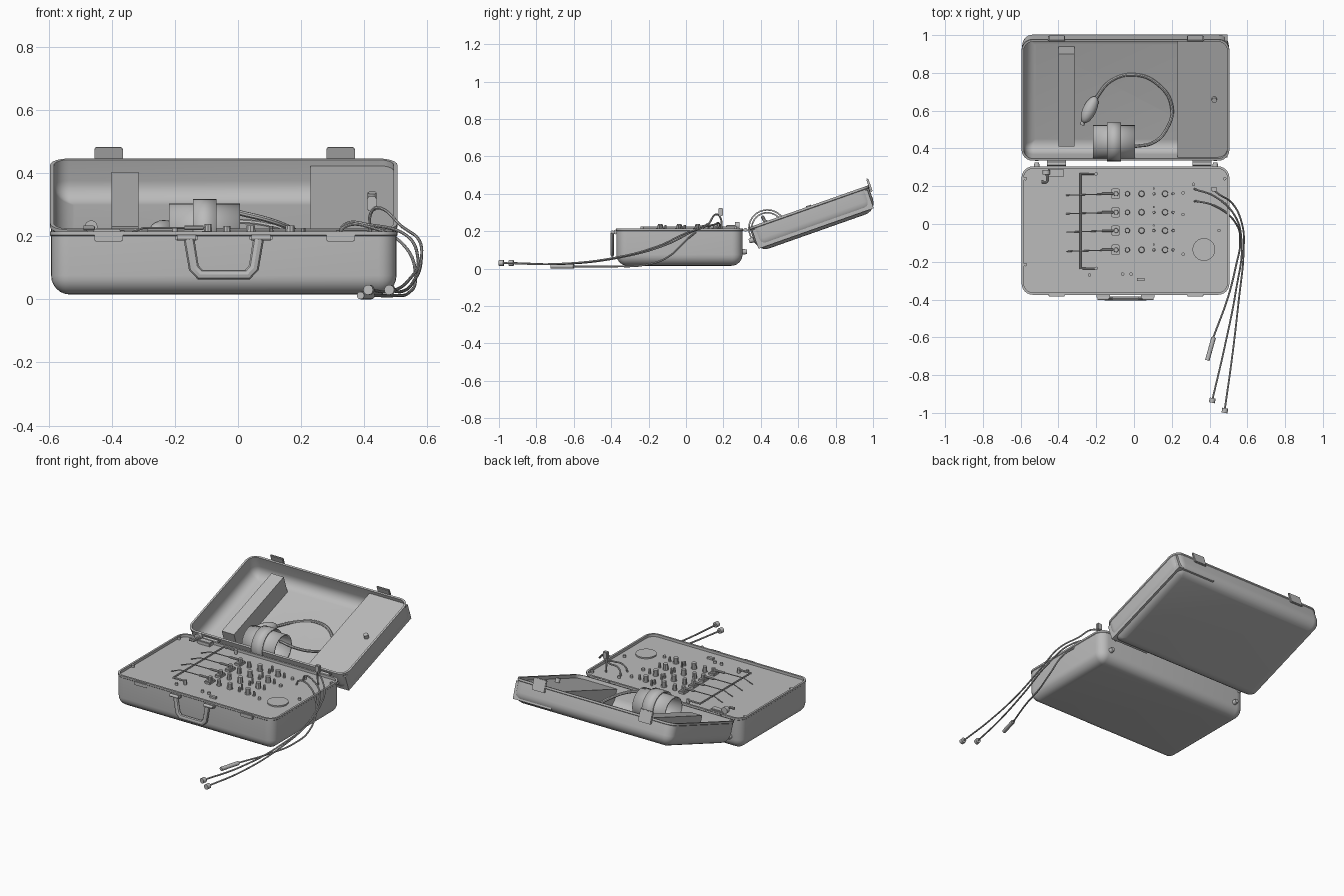
import bpy, bmesh, math
from mathutils import Matrix, Vector

cube = bpy.data.objects.get("Cube")
if cube:
    bpy.data.objects.remove(cube)

grey = bpy.data.materials.new("mid_grey")
GREY = (0.5, 0.5, 0.5, 1)
grey.diffuse_color = GREY
grey.use_nodes = True
grey.node_tree.nodes["Principled BSDF"].inputs["Base Color"].default_value = GREY

# Frame of the open lid: origin on the hinge-side rim, local z out of the opening
LID = Matrix.Translation((0, 0.335, 0.22)) @ Matrix.Rotation(math.radians(19.4), 4, 'X')
WORLD = Matrix.Identity(4)
PANEL = 0.198
CX = -0.045


def finish(name, me, frame=WORLD):
    me.materials.clear()
    me.materials.append(grey)
    me.shade_smooth()
    me.set_sharp_from_angle(angle=math.radians(35))
    ob = bpy.data.objects.new(name, me)
    ob.matrix_world = frame
    bpy.context.collection.objects.link(ob)
    return ob


def from_bm(name, bm, frame=WORLD):
    bmesh.ops.recalc_face_normals(bm, faces=bm.faces)
    me = bpy.data.meshes.new(name)
    bm.to_mesh(me)
    bm.free()
    return finish(name, me, frame)


def box(name, lo, hi, frame=WORLD, bevel=0.0):
    bm = bmesh.new()
    lo, hi = Vector(lo), Vector(hi)
    m = Matrix.Translation((lo + hi) / 2) @ Matrix.Diagonal((*(hi - lo), 1))
    bmesh.ops.create_cube(bm, size=1, matrix=m)
    if bevel:
        bmesh.ops.bevel(bm, geom=bm.edges[:], offset=bevel, segments=2, affect='EDGES')
    return from_bm(name, bm, frame)


def rod(name, a, b, r, r2=None, sides=12, caps=True, frame=WORLD):
    a, b = Vector(a), Vector(b)
    m = Matrix.Translation((a + b) / 2) @ (b - a).to_track_quat('Z', 'Y').to_matrix().to_4x4()
    bm = bmesh.new()
    bmesh.ops.create_cone(bm, cap_ends=caps, segments=sides, radius1=r,
                          radius2=r if r2 is None else r2, depth=(b - a).length, matrix=m)
    return from_bm(name, bm, frame)


def tube(name, pts, r, smooth=True, frame=WORLD, steps=8):
    cu = bpy.data.curves.new(name, 'CURVE')
    cu.dimensions = '3D'
    cu.bevel_depth = r
    cu.bevel_resolution = 2
    cu.resolution_u = steps
    cu.use_fill_caps = True
    sp = cu.splines.new('BEZIER')
    sp.bezier_points.add(len(pts) - 1)
    for p, co in zip(sp.bezier_points, pts):
        p.co = co
        p.handle_left_type = p.handle_right_type = 'AUTO' if smooth else 'VECTOR'
    tmp = bpy.data.objects.new(name, cu)
    bpy.context.collection.objects.link(tmp)
    me = bpy.data.meshes.new_from_object(tmp.evaluated_get(bpy.context.evaluated_depsgraph_get()))
    bpy.data.objects.remove(tmp)
    return finish(name, me, frame)


def arc(inset, z, r, n=6):
    """Rounded floor edge as (inset, height) pairs, from wall to floor."""
    return [(inset + r * (1 - math.cos(t)), z + r * (1 - math.sin(t)))
            for t in (i * math.pi / 2 / n for i in range(n + 1))]


def shell(name, cx, cy, hx, hy, corner, profile, frame=WORLD, n=6):
    """Loft rounded rectangles along a profile of (inset, height)."""
    bm = bmesh.new()
    rings = []
    for inset, z in profile:
        r = max(corner - inset, 0.006)
        ring = []
        for k, (sx, sy) in enumerate(((1, 1), (-1, 1), (-1, -1), (1, -1))):
            for i in range(n + 1):
                t = (k + i / n) * math.pi / 2
                ring.append(bm.verts.new((cx + sx * (hx - inset - r) + r * math.cos(t),
                                          cy + sy * (hy - inset - r) + r * math.sin(t), z)))
        rings.append(ring)
    for a, b in zip(rings, rings[1:]):
        for i in range(len(a)):
            j = (i + 1) % len(a)
            bm.faces.new((a[i], a[j], b[j], b[i]))
    bm.faces.new(rings[0])
    bm.faces.new(rings[-1])
    return from_bm(name, bm, frame)


# Case base with recessed control panel, and the open lid
shell("case_base", CX, -0.035, 0.55, 0.34, 0.06,
      [(0.012, PANEL), (0.012, 0.214), (0, 0.214), (0, 0.203), (0.003, 0.2)] + arc(0.003, 0.015, 0.06))
inner = arc(0.012, -0.13, 0.06)
outer = arc(0.003, -0.142, 0.065)
shell("case_lid", CX, 0.34, 0.55, 0.34, 0.06,
      inner[::-1] + [(0.012, 0), (0, 0), (0, -0.012), (0.003, -0.015)] + outer, LID)

# Latches, catches, hinges and rubber feet
for x in (-0.41, 0.325):
    box("lid_latch", (x - 0.045, 0.678, -0.04), (x + 0.045, 0.69, 0.036), LID, 0.004)
    box("base_catch", (x - 0.045, -0.383, 0.183), (x + 0.045, -0.372, 0.21), bevel=0.004)
for x in (-0.41, 0.36):
    rod("hinge_barrel", (x - 0.05, 0.318, 0.208), (x + 0.05, 0.318, 0.208), 0.01)
    box("hinge_leaf", (x - 0.05, 0.3, 0.202), (x + 0.05, 0.342, 0.208))
for x in (-0.515, 0.43):
    rod("base_foot", (x, 0.3, 0.09), (x, 0.326, 0.09), 0.016, 0.012)
    rod("lid_foot", (x, 0.005, -0.07), (x, -0.022, -0.07), 0.016, 0.012, frame=LID)

# Carrying handle
hx = -0.045
path = [(-0.11, 0.19), (-0.095, 0.1), (-0.075, 0.078), (0.075, 0.078), (0.095, 0.1), (0.11, 0.19)]
grip = tube("handle_grip", [(x, 0, z) for x, z in path], 0.017, False)
grip.location = (hx, -0.394, 0)
grip.scale.y = 0.6
for s in (-1, 1):
    x = hx + s * 0.118
    box("handle_mount", (x - 0.036, -0.392, 0.186), (x + 0.036, -0.372, 0.205), bevel=0.004)
    rod("handle_pivot", (x - 0.03, -0.394, 0.195), (x + 0.03, -0.394, 0.195), 0.009)

# Lid storage: long box, covered compartment with knob
box("storage_box", (-0.4, 0.075, -0.135), (-0.315, 0.595, -0.015), LID)
box("compartment", (0.23, 0.012, -0.125), (0.495, 0.665, -0.02), LID)
rod("compartment_knob", (0.425, 0.34, -0.02), (0.425, 0.34, 0.005), 0.014, frame=LID)

# Rolled cuff with centre band, hose and squeeze bulb
for name, x0, x1, r in (("cuff_roll", -0.218, 0.006, 0.088), ("cuff_band", -0.143, -0.068, 0.103)):
    cuff = rod(name, (x0, 0.435, 0.215), (x1, 0.435, 0.215), r, sides=32, caps=False)
    mod = cuff.modifiers.new("thickness", 'SOLIDIFY')
    mod.thickness = 0.008
tube("cuff_hose", [(-0.21, 0.655, 0.215), (-0.12, 0.76, 0.23), (0, 0.79, 0.245), (0.12, 0.745, 0.23),
                   (0.2, 0.62, 0.2), (0.165, 0.49, 0.225), (0.1, 0.43, 0.25), (0, 0.41, 0.275)], 0.009)
bm = bmesh.new()
bmesh.ops.create_uvsphere(bm, u_segments=16, v_segments=10, radius=1,
                          matrix=Matrix.Diagonal((0.036, 0.078, 0.036, 1)))
from_bm("squeeze_bulb", bm, Matrix.Translation((-0.235, 0.605, 0.215)) @ Matrix.Rotation(-0.45, 4, 'Z'))
rod("bulb_valve", (-0.265, 0.55, 0.21), (-0.275, 0.525, 0.205), 0.012)

# Rows of recorder arms and control knobs
for y in (0.16, 0.062, -0.035, -0.137):
    tube("pen_arm", [(-0.36, y - 0.008, 0.203), (-0.3, y - 0.006, 0.226), (-0.1, y, 0.226)], 0.003, False)
    rod("pen_holder", (-0.17, y, 0.226), (-0.11, y, 0.226), 0.007, sides=8)
    box("pen_mount", (-0.118, y - 0.028, PANEL), (-0.078, y + 0.028, 0.216), bevel=0.004)
    for x, r, h in ((-0.095, 0.014, 0.04), (-0.035, 0.014, 0.034), (0.04, 0.017, 0.036),
                    (0.105, 0.008, 0.026), (0.165, 0.017, 0.036), (0.207, 0.008, 0.028)):
        rod("control_knob", (x, y, PANEL), (x, y, PANEL + h), r, r * 0.85, 10)
    rod("toggle_switch", (0.105, y + 0.028, PANEL), (0.105, y + 0.028, 0.232), 0.006, sides=8)

# Paper guide frame and paper feed
tube("paper_guide", [(-0.2, 0.265, 0.218), (-0.283, 0.265, 0.218), (-0.283, -0.235, 0.218),
                     (-0.2, -0.235, 0.218)], 0.006, False)
for y in (0.265, -0.235):
    rod("guide_post", (-0.2, y, PANEL), (-0.2, y, 0.226), 0.009)
box("feed_block", (-0.46, 0.25, PANEL), (-0.37, 0.29, 0.222), bevel=0.004)
rod("feed_roller", (-0.465, 0.262, 0.23), (-0.465, 0.285, 0.23), 0.02, sides=16)
tube("feed_crank", [(-0.46, 0.27, 0.226), (-0.46, 0.222, 0.226), (-0.49, 0.222, 0.226)], 0.008, False)

# Round meter, small sockets, buttons and screws
rod("round_meter", (0.37, -0.135, PANEL), (0.37, -0.135, 0.206), 0.06, sides=32)
for x, y in ((0.26, 0.165), (0.26, 0.05), (0.26, -0.16), (0.315, 0.21), (0.45, -0.035), (-0.06, -0.265),
             (-0.015, -0.265), (-0.235, -0.27), (-0.575, 0.24), (-0.575, -0.215), (0.48, 0.24)):
    rod("panel_button", (x, y, PANEL), (x, y, PANEL + 0.014), 0.009)
box("slide_switch", (0.015, -0.302, PANEL), (0.055, -0.285, 0.21))

# Leads running off the panel to their plugs
tube("long_lead", [(0.42, 0.19, PANEL), (0.42, 0.185, 0.27), (0.44, 0.165, 0.29), (0.52, 0.11, 0.23),
                   (0.572, 0, 0.19), (0.58, -0.15, 0.12), (0.555, -0.4, 0.055), (0.52, -0.7, 0.025),
                   (0.48, -0.985, 0.03)], 0.005)
tube("middle_lead", [(0.32, 0.185, PANEL), (0.335, 0.18, 0.235), (0.42, 0.15, 0.235), (0.53, 0.05, 0.205),
                     (0.57, -0.1, 0.13), (0.54, -0.35, 0.06), (0.48, -0.65, 0.025), (0.415, -0.93, 0.03)], 0.005)
tube("probe_lead", [(0.32, 0.12, PANEL), (0.335, 0.12, 0.228), (0.43, 0.095, 0.225), (0.535, 0.01, 0.16),
                    (0.562, -0.1, 0.06), (0.54, -0.22, 0.02), (0.5, -0.38, 0.012), (0.42, -0.6, 0.012)], 0.005)
rod("long_plug", (0.483, -0.975, 0.03), (0.479, -1, 0.03), 0.016)
rod("middle_plug", (0.417, -0.922, 0.03), (0.412, -0.946, 0.03), 0.016)
rod("probe", (0.422, -0.6, 0.012), (0.388, -0.722, 0.012), 0.012)
box("lead_socket", (0.408, 0.173, 0.28), (0.44, 0.197, 0.325), bevel=0.004)
